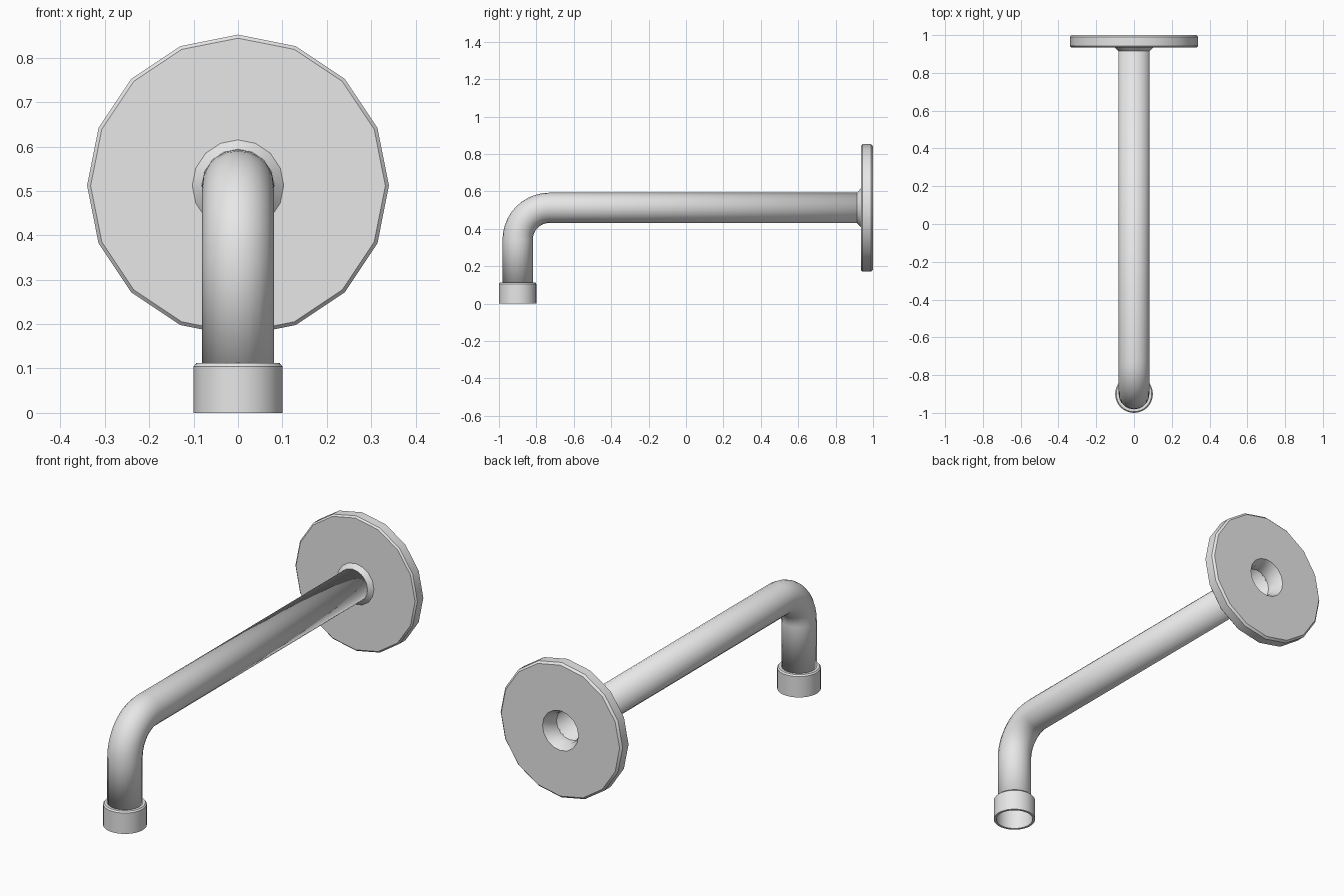
import bpy, bmesh
from math import sin, cos, pi
from mathutils import Vector

cube = bpy.data.objects.get("Cube")
if cube:
    bpy.data.objects.remove(cube, do_unlink=True)

metal = bpy.data.materials.new("light_grey_metal")
metal.use_nodes = True
metal.diffuse_color = (0.8, 0.8, 0.8, 1)
metal.node_tree.nodes["Principled BSDF"].inputs["Base Color"].default_value = (0.8, 0.8, 0.8, 1)

PIPE_R = 0.081
AXIS_Z = 0.512      # height of the horizontal run
DROP_Y = -0.9       # position of the vertical run
BEND = 0.17         # elbow radius on the centre line


def sweep(name, stations, sides, closed=False):
    """Skin rings given as (y, z, heading, radius); closed joins last to first."""
    bm = bmesh.new()
    rings = []
    for y, z, a, r in stations:
        up = Vector((0, -sin(a), cos(a)))
        side = Vector((1, 0, 0))
        rings.append([bm.verts.new(Vector((0, y, z)) + r * (sin(t) * side + cos(t) * up))
                      for t in (2 * pi * i / sides for i in range(sides))])
    pairs = list(zip(rings, rings[1:]))
    if closed:
        pairs.append((rings[-1], rings[0]))
    for lower, upper in pairs:
        for i in range(sides):
            j = (i + 1) % sides
            bm.faces.new((lower[i], lower[j], upper[j], upper[i]))
    bmesh.ops.recalc_face_normals(bm, faces=bm.faces)
    mesh = bpy.data.meshes.new(name)
    bm.to_mesh(mesh)
    bm.free()
    mesh.materials.append(metal)
    obj = bpy.data.objects.new(name, mesh)
    bpy.context.collection.objects.link(obj)
    bpy.ops.object.select_all(action='DESELECT')
    obj.select_set(True)
    bpy.context.view_layer.objects.active = obj
    bpy.ops.object.shade_smooth_by_angle(angle=pi / 6)
    return obj


# Bent pipe: short drop, quarter-circle elbow, long horizontal run
path = [(DROP_Y, 0.1, pi / 2, PIPE_R)]
steps = 10
for k in range(steps + 1):
    a = pi / 2 * (1 - k / steps)
    path.append((DROP_Y + BEND * (1 - sin(a)), AXIS_Z - BEND * (1 - cos(a)), a, PIPE_R))
path.append((0.92, AXIS_Z, 0, PIPE_R))
pipe = sweep("bent_pipe", path, 20)
wall = pipe.modifiers.new("wall", 'SOLIDIFY')
wall.thickness = 0.004
wall.offset = -1

# Wall flange with chamfered rim, conical collar and open back (y, radius)
flange = [(0.915, 0.082), (0.935, 0.103), (0.935, 0.332), (0.943, 0.34), (0.99, 0.34),
          (1.0, 0.33), (1.0, 0.1), (0.96, 0.078), (0.915, 0.078)]
sweep("wall_flange", [(y, AXIS_Z, 0, r) for y, r in flange], 16, closed=True)

# Open end sleeve (z, radius)
sleeve = [(0.0, 0.1), (0.105, 0.1), (0.112, 0.094), (0.112, 0.078),
          (0.1, 0.078), (0.1, 0.088), (0.0, 0.088)]
sweep("end_sleeve", [(DROP_Y, z, pi / 2, r) for z, r in sleeve], 32, closed=True)
